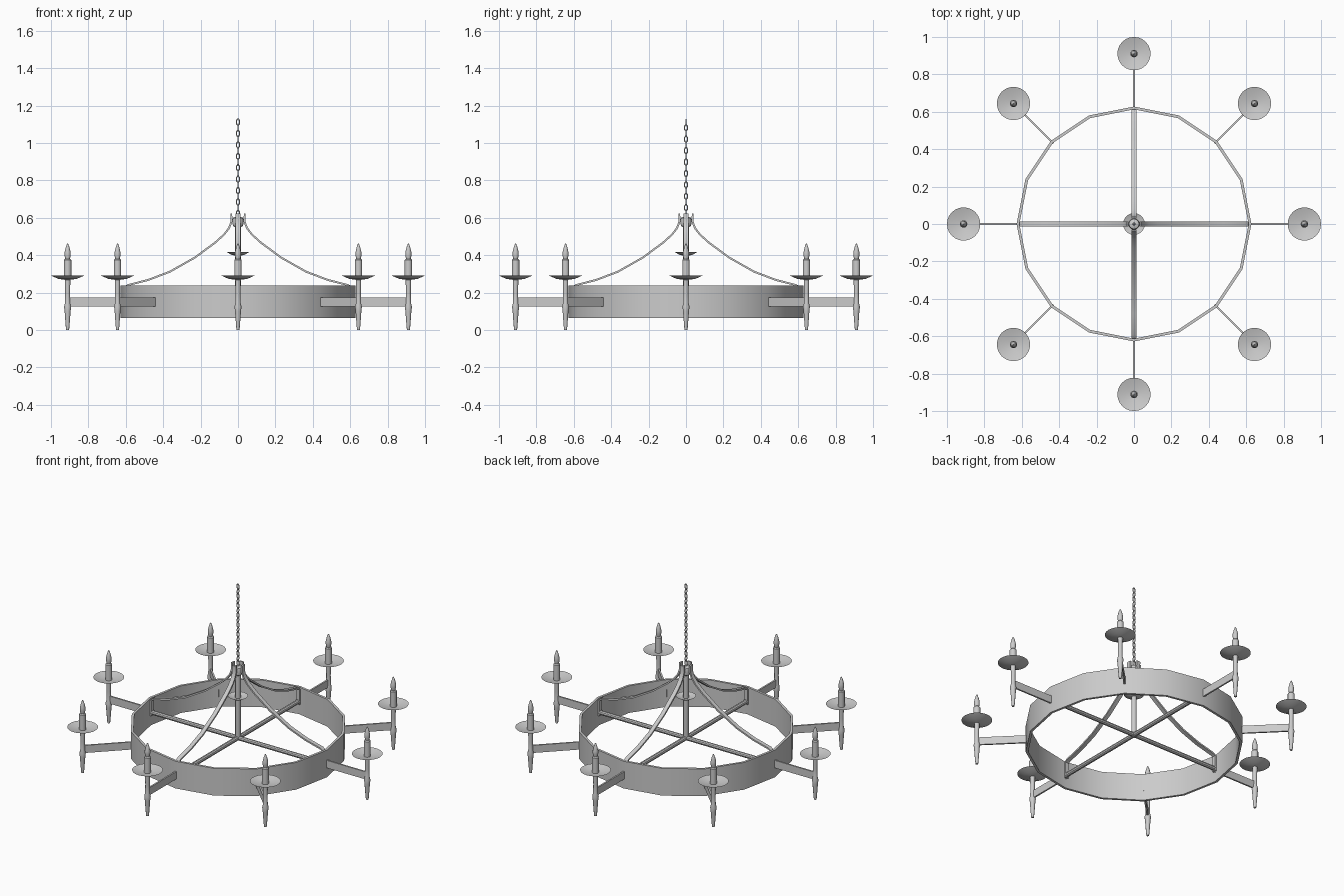
import bpy, bmesh, math
from math import pi, cos, sin
from mathutils import Matrix, Vector

if "Cube" in bpy.data.objects:
    bpy.data.objects.remove(bpy.data.objects["Cube"])


def finish(name, bm, smooth=True):
    bmesh.ops.recalc_face_normals(bm, faces=bm.faces)
    me = bpy.data.meshes.new(name)
    bm.to_mesh(me)
    bm.free()
    ob = bpy.data.objects.new(name, me)
    bpy.context.collection.objects.link(ob)
    if smooth:
        bpy.ops.object.select_all(action='DESELECT')
        ob.select_set(True)
        bpy.context.view_layer.objects.active = ob
        bpy.ops.object.shade_smooth_by_angle(angle=math.radians(35))
    return ob


def lathe(name, profile, sides, closed=False):
    """Turn an (r, z) profile around z; open profiles get end caps."""
    bm = bmesh.new()
    rings = [[bm.verts.new((r * cos(2 * pi * i / sides), r * sin(2 * pi * i / sides), z))
              for i in range(sides)] for r, z in profile]
    pairs = list(zip(rings, rings[1:]))
    if closed:
        pairs.append((rings[-1], rings[0]))
    for a, b in pairs:
        for i in range(sides):
            j = (i + 1) % sides
            bm.faces.new((a[i], a[j], b[j], b[i]))
    if not closed:
        bm.faces.new(rings[0])
        bm.faces.new(rings[-1])
    return finish(name, bm)


def strap(name, path, width, thick):
    """Flat bar following an (x, z) path, width along y."""
    bm = bmesh.new()
    pts = [Vector(p) for p in path]
    rings = []
    for i, p in enumerate(pts):
        t = (pts[min(i + 1, len(pts) - 1)] - pts[max(i - 1, 0)]).normalized()
        n = Vector((-t.y, t.x)) * thick / 2
        rings.append([bm.verts.new((p.x + s * n.x, w * width / 2, p.y + s * n.y))
                      for s, w in ((-1, -1), (1, -1), (1, 1), (-1, 1))])
    for a, b in zip(rings, rings[1:]):
        for i in range(4):
            j = (i + 1) % 4
            bm.faces.new((a[i], a[j], b[j], b[i]))
    bm.faces.new(rings[0])
    bm.faces.new(rings[-1])
    return finish(name, bm)


def array_around(ob, count):
    """Linked copies turned around the centre."""
    base = ob.matrix_basis.copy()
    for i in range(1, count):
        c = ob.copy()
        c.name = f"{ob.name}_{i + 1}"
        bpy.context.collection.objects.link(c)
        c.matrix_basis = Matrix.Rotation(2 * pi * i / count, 4, 'Z') @ base


# Sixteen-sided hoop
lathe("hoop", [(0.628, 0.065), (0.628, 0.238), (0.613, 0.238), (0.613, 0.065)], 16, closed=True)

# Cross bars inside the hoop
for name, ang in (("cross_bar_x", 0), ("cross_bar_y", pi / 2)):
    bm = bmesh.new()
    bmesh.ops.create_cone(bm, cap_ends=True, segments=10, radius1=0.014, radius2=0.014, depth=1.23,
                          matrix=Matrix.Translation((0, 0, 0.148)) @ Matrix.Rotation(ang, 4, 'Z')
                          @ Matrix.Rotation(pi / 2, 4, 'Y'))
    finish(name, bm)

# Curved hanging straps
array_around(strap("hanging_strap", [
    (0.606, 0.13), (0.606, 0.228), (0.59, 0.24), (0.48, 0.268), (0.364, 0.312), (0.23, 0.388),
    (0.123, 0.467), (0.075, 0.51), (0.048, 0.545), (0.035, 0.58), (0.036, 0.622)], 0.026, 0.01), 4)

# Central rod, hub and small dish
lathe("central_rod", [(0.014, 0.136), (0.016, 0.16), (0.016, 0.55), (0.027, 0.557),
                      (0.031, 0.58), (0.027, 0.6), (0.01, 0.607)], 12)
lathe("centre_dish", [(0.014, 0.398), (0.035, 0.402), (0.058, 0.416), (0.035, 0.407),
                      (0.014, 0.404)], 20, closed=True)

# Chain links, alternately turned
pitch, links = 0.0305, 17
for i in range(links):
    bpy.ops.mesh.primitive_torus_add(major_segments=10, minor_segments=5, major_radius=0.009,
                                     minor_radius=0.003,
                                     location=(0, 0, 0.624 + i * pitch),
                                     rotation=(pi / 2, 0, pi / 2 * (i % 2)))
    link = bpy.context.object
    link.name = f"chain_link_{i + 1}"
    link.scale = (1, 1.65, 1)
    bpy.ops.object.shade_smooth()

# Eight candle brackets
array_around(strap("bracket_arm", [(0.61, 0.15), (0.91, 0.15)], 0.01, 0.048), 8)

parts = [
    lathe("bracket_post", [(0.008, 0), (0.01, 0.02), (0.016, 0.1), (0.019, 0.125), (0.014, 0.145),
                           (0.013, 0.2), (0.015, 0.272)], 12),
    lathe("drip_dish", [(0.01, 0.268), (0.05, 0.274), (0.089, 0.291), (0.05, 0.28),
                        (0.01, 0.275)], 24, closed=True),
    lathe("candle", [(0.02, 0.274), (0.02, 0.374), (0.015, 0.38)], 12),
    lathe("flame_bulb", [(0.012, 0.378), (0.0165, 0.398), (0.016, 0.417), (0.01, 0.442),
                         (0.004, 0.459), (0.001, 0.463)], 12),
]
for p in parts:
    p.location.x = 0.911
    bpy.context.view_layer.update()
    array_around(p, 8)
